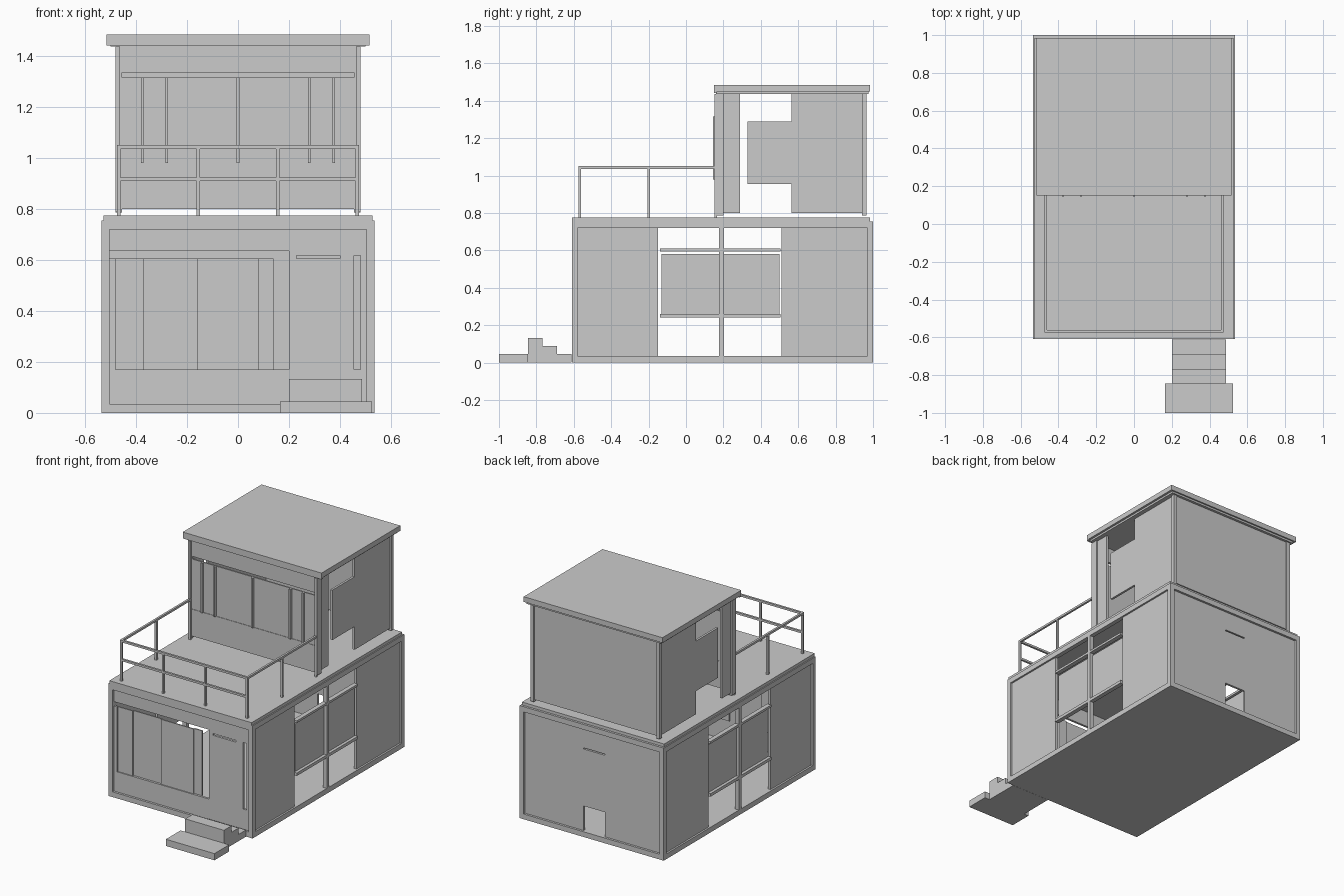
import bpy
import bmesh
from mathutils import Vector

default_cube = bpy.data.objects.get("Cube")
if default_cube:
    bpy.data.objects.remove(default_cube, do_unlink=True)

# Single plain grey finish
grey = bpy.data.materials.new("plain grey")
grey.use_nodes = True
tone = (.6, .6, .6, 1)
grey.diffuse_color = tone
grey.node_tree.nodes["Principled BSDF"].inputs["Base Color"].default_value = tone


def box(name, x_range, y_range, z_range):
    """Add a flat-sided box that fills the three given ranges."""
    low, high = (Vector(corner) for corner in zip(x_range, y_range, z_range))
    shape = bmesh.new()
    bmesh.ops.create_cube(shape, size=1)
    for vert in shape.verts:
        vert.co = (low + high) / 2 + vert.co * (high - low)
    mesh = bpy.data.meshes.new(name)
    shape.to_mesh(mesh)
    shape.free()
    mesh.materials.append(grey)
    part = bpy.data.objects.new(name, mesh)
    bpy.context.collection.objects.link(part)
    return part


def both_sides(name, x_range, y_range, z_range):
    """Add a box on the left and its mirror image on the right."""
    near, far = x_range
    box("left_" + name, (near, far), y_range, z_range)
    box("right_" + name, (-far, -near), y_range, z_range)


def around(center, width):
    """Range of the given width about a center."""
    return (center - width / 2, center + width / 2)


# Main levels and extents shared by many parts
HALF, INNER = .535, .505
FRONT, BACK = -.61, 1
BEAM = .03
BASE_TOP, BEAM_LOW, BEAM_TOP, DECK = .035, .72, .755, .775
front_depth = (FRONT, FRONT + BEAM)
back_depth = (BACK - BEAM, BACK)
full_width = (-HALF, HALF)
inner_width = (-INNER, INNER)
full_depth = (FRONT, BACK)
wall_height = (BASE_TOP, BEAM_LOW)
post_width = (INNER, HALF)

# Lower storey frame: base, posts, top beams and deck
box("base_slab", full_width, full_depth, (0, BASE_TOP))
both_sides("top_beam", post_width, full_depth, (BEAM_LOW, BEAM_TOP))
for end, depth in (("front", front_depth), ("back", back_depth)):
    both_sides(end + "_post", post_width, depth, wall_height)
    box(end + "_top_beam", inner_width, depth, (BEAM_LOW, BEAM_TOP))
both_sides("middle_post", post_width, around(.19, .025), wall_height)
box("deck_slab", (-.528, .528), (FRONT, .985), (BEAM_LOW + .02, DECK))

# Lower side walls with windows between two ledges
side_skin = (INNER, INNER + .018)
both_sides("front_side_wall", side_skin, (FRONT + BEAM, -.15), wall_height)
both_sides("back_side_wall", side_skin, (.51, BACK - BEAM), wall_height)
ledge_depth = (-.14, .505)
both_sides("window_sill", post_width, ledge_depth, (.24, .26))
both_sides("window_lintel", post_width, ledge_depth, (.595, .61))
both_sides("side_window", (INNER, INNER + .01), (-.13, .5), (.26, .58))

# Lower front wall around the window and door openings
front_skin = (FRONT + .015, FRONT + BEAM)
SILL, HEAD, LINTEL = .17, .605, .635
opening = (SILL, HEAD)
box("front_header", inner_width, front_skin, (LINTEL, BEAM_LOW))
box("front_apron", inner_width, front_skin, (BASE_TOP, SILL))
box("front_left_jamb", (.48, INNER), front_skin, (SILL, LINTEL))
box("front_right_jamb", (-INNER, -.48), front_skin, opening)
box("door_jamb", (.2, .23), front_skin, (SILL, LINTEL))
box("front_door", (.23, .455), front_skin, (SILL, HEAD))
box("door_head", (.23, .48), front_skin, (HEAD + .012, LINTEL))
box("door_head_filler", (.4, .455), front_skin, (HEAD, LINTEL))

# Sliding front panes, alternately set back
pane_edges = (-.48, -.37, -.16, .08, .14)
for index, (start, stop) in enumerate(zip(pane_edges, pane_edges[1:])):
    face = FRONT + BEAM - .008 + (index % 2) * .008
    box("front_pane", (start, stop), (face, face + .008), opening)

# Lower back wall with a short hatch in its doorway
back_skin = (BACK - BEAM, BACK - .015)
DOOR_LEFT, DOOR_RIGHT, DOOR_TOP = .07, -.09, .59
box("back_wall_left", (DOOR_LEFT, INNER), back_skin, wall_height)
box("back_wall_right", (-INNER, DOOR_RIGHT), back_skin, wall_height)
doorway = (DOOR_RIGHT, DOOR_LEFT)
box("back_wall_head", doorway, back_skin, (DOOR_TOP, BEAM_LOW))
box("back_hatch", doorway, back_skin, (.2, DOOR_TOP - .008))

# Entrance steps and landing
step_width = (.2, .487)
box("landing", (.165, .525), (-1, -.845), (0, .045))
step_start = -.845
for step_height in (.132, .088, .045):
    step_end = step_start + .078
    box("step", step_width, (step_start, step_end), (0, step_height))
    step_start = step_end

# Upper storey corner posts and roof
UP_LOW, UP_TOP, UP_IN, UP_OUT = .8, 1.437, .455, .48
up_height = (UP_LOW, UP_TOP)
for end, depth in (("front", (.165, .2)), ("back", (.94, .965))):
    both_sides("upper_" + end + "_post", (UP_IN, UP_OUT), depth, (.787, UP_TOP + .01))
both_sides("upper_front_trim", (.462, UP_OUT), (.153, .165), (.79, UP_TOP))
box("roof_underside", (-.5, .5), (.16, .975), (UP_TOP, UP_TOP + .013))
box("roof", (-.515, .515), (.15, .985), (UP_TOP + .013, 1.485))
box("roof_front_edge", (-.515, .515), (.15, .165), (UP_TOP + .005, 1.46))

# Upper side and back walls
upper_skin = (UP_IN, UP_IN + .015)
both_sides("upper_front_side_wall", upper_skin, (.2, .29), up_height)
both_sides("upper_back_side_wall", upper_skin, (.565, .94), up_height)
both_sides("upper_side_window", upper_skin, (.33, .565), (.955, 1.29))
box("upper_back_wall", (-UP_IN, UP_IN), (.945, .958), up_height)

# Upper front wall, window band and mullions
upper_width = (-UP_IN, UP_IN)
upper_face = (.16, .175)
WINDOW_LOW, WINDOW_TOP = .98, 1.315
box("upper_front_apron", upper_width, upper_face, (UP_LOW, WINDOW_LOW))
box("upper_header", upper_width, upper_face, (WINDOW_TOP + .02, UP_TOP + .01))
box("upper_window", upper_width, (.163, .172), (WINDOW_LOW, WINDOW_TOP))
for place in (-.375, -.28, 0, .28, .375):
    box("mullion", around(place, .01), (.145, .165), (WINDOW_LOW, WINDOW_TOP))

# Terrace railing
RAIL, BAR, RAIL_TOP = .467, .014, 1.05
rail_height = (RAIL_TOP - BAR, RAIL_TOP)
rail_front = around(-.568, BAR)
rail_width = (-RAIL - BAR / 2, RAIL + BAR / 2)
box("front_rail", rail_width, rail_front, rail_height)
box("front_middle_rail", rail_width, rail_front, around(.917, BAR))
both_sides("side_rail", around(RAIL, BAR), (rail_front[1], .165), rail_height)
baluster_height = (DECK, RAIL_TOP - BAR)
for place in (-RAIL, -RAIL / 3, RAIL / 3, RAIL):
    box("front_baluster", around(place, BAR), rail_front, baluster_height)
for place in (-.2, .16):
    both_sides("side_baluster", around(RAIL, BAR), around(place, BAR), baluster_height)
